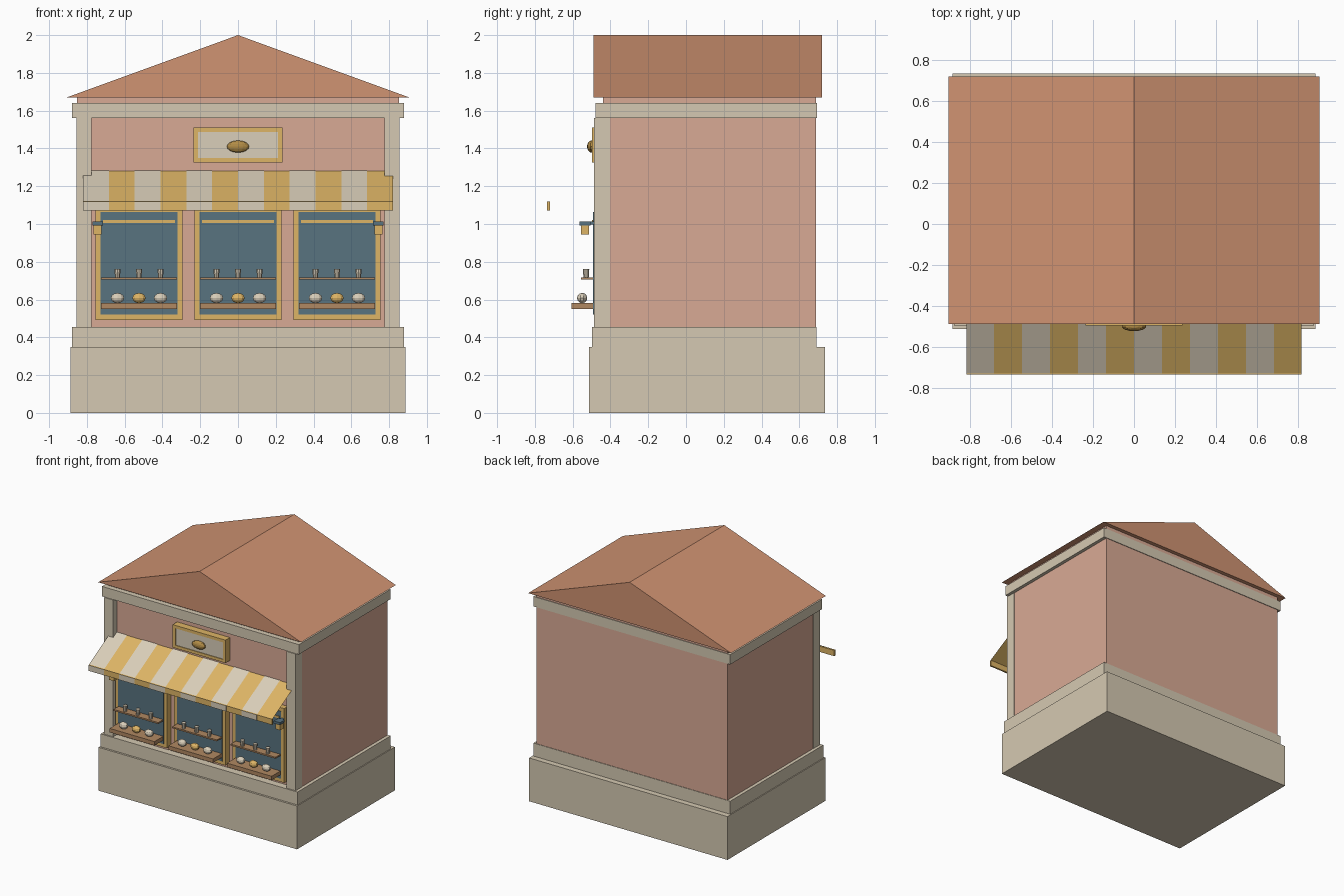
import bpy
import bmesh
from mathutils import Matrix

old = bpy.data.objects.get("Cube")
if old:
    bpy.data.objects.remove(old, do_unlink=True)


def material(name, r, g, b):
    """Flat colour given as sRGB bytes, stored as linear values."""
    lin = [((c / 255 + 0.055) / 1.055) ** 2.4 for c in (r, g, b)] + [1]
    m = bpy.data.materials.new(name)
    m.use_nodes = True
    m.diffuse_color = lin
    m.node_tree.nodes["Principled BSDF"].inputs["Base Color"].default_value = lin
    return m


STONE = material("stone", 213, 201, 178)
PINK = material("pink_plaster", 217, 170, 149)
ROOF = material("terracotta", 208, 147, 114)
GOLD = material("gold", 222, 181, 102)
CREAM = material("cream", 218, 207, 186)
GLASS = material("blue_glass", 88, 115, 128)
WOOD = material("shelf_wood", 176, 136, 98)
BRASS = material("dark_brass", 178, 140, 70)


def finish(name, bm, mat):
    mesh = bpy.data.meshes.new(name)
    bmesh.ops.recalc_face_normals(bm, faces=bm.faces)
    bm.to_mesh(mesh)
    bm.free()
    mesh.materials.append(mat)
    ob = bpy.data.objects.new(name, mesh)
    bpy.context.collection.objects.link(ob)
    return ob


def box(name, mat, x, y, z):
    """Box from (min, max) ranges."""
    bm = bmesh.new()
    size = [b - a for a, b in (x, y, z)]
    mid = [(a + b) / 2 for a, b in (x, y, z)]
    bmesh.ops.create_cube(bm, size=1, matrix=Matrix.Translation(mid) @ Matrix.Diagonal((*size, 1)))
    return finish(name, bm, mat)


def ball(name, mat, centre, radii, segments=10, rings=6):
    bm = bmesh.new()
    bmesh.ops.create_uvsphere(bm, u_segments=segments, v_segments=rings, radius=1,
                              matrix=Matrix.Translation(centre) @ Matrix.Diagonal((*radii, 1)))
    return finish(name, bm, mat)


def sheet(name, mat, x0, x1, profile):
    """Strip running along x through a list of (y, z) points."""
    bm = bmesh.new()
    rows = [[bm.verts.new((x, y, z)) for x in (x0, x1)] for y, z in profile]
    for a, b in zip(rows, rows[1:]):
        bm.faces.new((a[0], b[0], b[1], a[1]))
    return finish(name, bm, mat)


def frame(name, mat, cx, half, z, y, border):
    """Rectangular border made of four bars."""
    x0, x1 = cx - half, cx + half
    for i, (a, b) in enumerate(((x0, x0 + border), (x1 - border, x1))):
        box(f"{name}_side_{i}", mat, (a, b), y, z)
    for i, (a, b) in enumerate(((z[0], z[0] + border), (z[1] - border, z[1]))):
        box(f"{name}_rail_{i}", mat, (x0 + border, x1 - border), y, (a, b))


# Main building
box("base", STONE, (-0.887, 0.887), (-0.513, 0.737), (0, 0.35))
box("plinth", STONE, (-0.88, 0.88), (-0.497, 0.692), (0.35, 0.455))
box("walls", PINK, (-0.853, 0.853), (-0.44, 0.688), (0.455, 1.67))
box("cornice", STONE, (-0.88, 0.88), (-0.48, 0.693), (1.56, 1.64))
for side in (-1, 1):
    box("pilaster", STONE, sorted((side * 0.775, side * 0.856)), (-0.487, -0.403), (0.455, 1.56))

# Gable roof prism
bm = bmesh.new()
ends = [[bm.verts.new((x, y, z)) for x, z in ((-0.907, 1.67), (0.907, 1.67), (0, 2))]
        for y in (-0.49, 0.72)]
for end in ends:
    bm.faces.new(end)
for i in range(3):
    j = (i + 1) % 3
    bm.faces.new((ends[0][i], ends[0][j], ends[1][j], ends[1][i]))
finish("roof", bm, ROOF)

# Sign with oval medallion
frame("sign_frame", GOLD, 0, 0.236, (1.325, 1.51), (-0.497, -0.44), 0.024)
box("sign_panel", CREAM, (-0.212, 0.212), (-0.492, -0.44), (1.349, 1.486))
ball("medallion", BRASS, (0, -0.5, 1.41), (0.06, 0.024, 0.032), 14, 8)

# Striped awning with hanging valance
slope = [(-0.44, 1.281), (-0.73, 1.119)]
sheet("awning_cloth", GOLD, -0.82, 0.82, slope)
box("valance", GOLD, (-0.82, 0.82), (-0.735, -0.721), (1.072, 1.118))
stripe = 1.64 / 12
for i in range(0, 12, 2):
    x = -0.82 + i * stripe
    sheet("awning_stripe", CREAM, x, x + stripe, [(y, z + 0.003) for y, z in slope])
    box("valance_stripe", CREAM, (x, x + stripe), (-0.737, -0.735), (1.072, 1.118))

# Three display windows with stocked shelves
for cx in (-0.524, 0, 0.524):
    frame("window_frame", GOLD, cx, 0.231, (0.492, 1.092), (-0.488, -0.44), 0.028)
    box("window_glass", GLASS, (cx - 0.203, cx + 0.203), (-0.492, -0.44), (0.52, 1.064))
    box("curtain_rod", GOLD, (cx - 0.19, cx + 0.19), (-0.498, -0.49), (1.006, 1.022))
    box("lower_shelf", WOOD, (cx - 0.2, cx + 0.2), (-0.605, -0.49), (0.55, 0.582))
    box("upper_shelf", WOOD, (cx - 0.2, cx + 0.2), (-0.556, -0.49), (0.705, 0.717))
    for k in (-1, 0, 1):
        x = cx + k * 0.114
        ball("bun", CREAM if k else GOLD, (x, -0.55, 0.608), (0.037, 0.027, 0.027))
        bm = bmesh.new()
        bmesh.ops.create_cone(bm, cap_ends=True, segments=10, radius1=0.014, radius2=0.017,
                              depth=0.046, matrix=Matrix.Translation((x, -0.529, 0.74)))
        finish("cup", bm, CREAM)

# Wall lanterns
for side in (-1, 1):
    x = side * 0.743
    box("lantern_arm", GLASS, (x - 0.012, x + 0.012), (-0.55, -0.485), (0.998, 1.012))
    box("lantern_cap", GLASS, (x - 0.028, x + 0.028), (-0.565, -0.505), (0.992, 1.012))
    box("lantern_body", GOLD, (x - 0.021, x + 0.021), (-0.555, -0.513), (0.945, 0.992))
